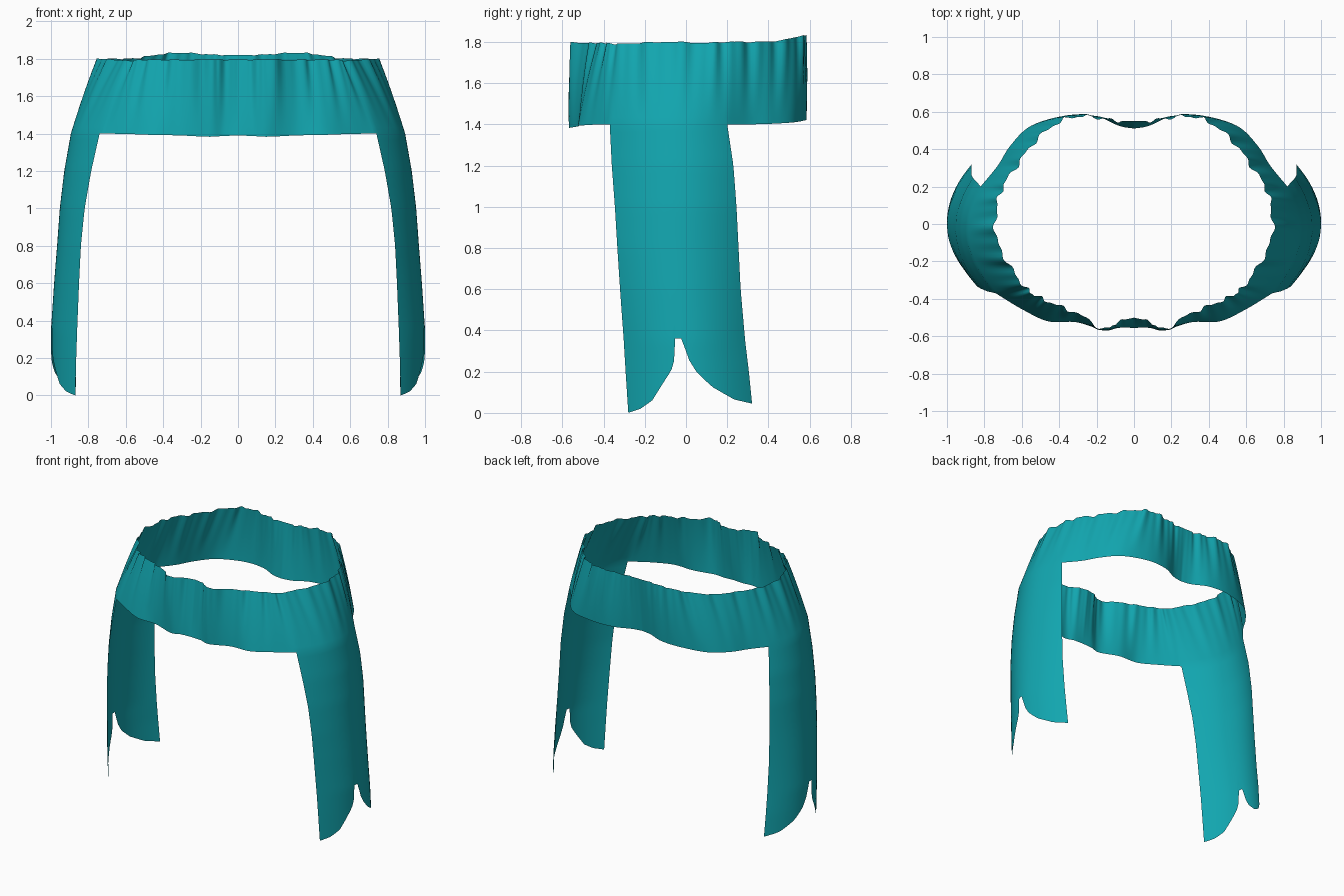
import bpy
import bmesh
import math
from mathutils import Vector

if "Cube" in bpy.data.objects:
    bpy.data.objects.remove(bpy.data.objects["Cube"])

STEPS = 10       # samples between outline points
BAND_ROWS = 12
PANEL_ROWS = 36


def smooth_path(pts):
    """Catmull-Rom curve through the points."""
    p = [Vector(q) for q in pts]
    p = [2 * p[0] - p[1]] + p + [2 * p[-1] - p[-2]]
    out = []
    for i in range(1, len(p) - 2):
        a, b, c, d = p[i - 1:i + 3]
        for s in range(STEPS):
            t = s / STEPS
            out.append(0.5 * (2 * b + (c - a) * t + (2 * a - 5 * b + 4 * c - d) * t * t
                              + (3 * b - a - 3 * c + d) * t ** 3))
    out.append(p[-2])
    return out


def interp(table, x):
    """Linear lookup in rows (x, value...), x ascending."""
    if x <= table[0][0]:
        return table[0][1:]
    for r, s in zip(table, table[1:]):
        if x <= s[0]:
            f = (x - r[0]) / (s[0] - r[0])
            return [m + (n - m) * f for m, n in zip(r[1:], s[1:])]
    return table[-1][1:]


# Hanging panel sections: z, front edge x, y, middle x, back edge x, y
SECTIONS = [(0, .87, -.28, 1.0, .865, .325), (.2, .865, -.293, 1.0, .87, .305),
            (.35, .86, -.302, 1.0, .87, .287), (.6, .85, -.32, .983, .87, .265),
            (.8, .84, -.333, .967, .865, .255), (1.0, .82, -.345, .952, .86, .245),
            (1.2, .785, -.36, .927, .845, .23), (1.4, .74, -.37, .89, .82, .2)]
# Panel hem with the central notch: y, z
HEM = [(-.28, 0), (-.22, .02), (-.16, .06), (-.1, .145), (-.06, .2), (-.04, .235),
       (-.025, .36), (.012, .36), (.032, .265), (.07, .195), (.14, .125), (.24, .065), (.325, .045)]


def panel_point(t, z):
    xf, yf, xm, xb, yb = interp(SECTIONS, z)
    bulge = xm - (xf + xb) / 2
    x = xf + (xb - xf) * t + bulge * (1 - (2 * t - 1) ** 2)
    return Vector((x, yf + (yb - yf) * t, z))


# Right half of the waistband, running from front centre round to back centre
top = smooth_path([
    (0, -.5, 1.795), (.08, -.52, 1.795), (.16, -.56, 1.797), (.3, -.48, 1.795), (.42, -.43, 1.795),
    (.52, -.385, 1.795), (.58, -.34, 1.79), (.66, -.23, 1.795), (.735, -.08, 1.8), (.735, .08, 1.795),
    (.7, .2, 1.8), (.62, .32, 1.8), (.53, .44, 1.805), (.41, .54, 1.825), (.3, .575, 1.832),
    (.18, .565, 1.825), (.08, .55, 1.82), (0, .55, 1.82)])
front = smooth_path([
    (0, -.555, 1.39), (.08, -.555, 1.387), (.16, -.567, 1.383), (.31, -.525, 1.39),
    (.46, -.52, 1.393), (.6, -.455, 1.398), (.74, -.37, 1.4)])
back = smooth_path([
    (.82, .2, 1.4), (.73, .31, 1.4), (.66, .42, 1.403), (.55, .525, 1.41), (.36, .58, 1.42),
    (.2, .575, 1.42), (.08, .525, 1.417), (0, .51, 1.417)])
n_side = 4 * STEPS
side = [panel_point(i / n_side, 1.4) for i in range(n_side + 1)]
bottom = front[:-1] + side + back[1:]
first = len(front) - 1

bm = bmesh.new()
cols = []
for i, (a, b) in enumerate(zip(top, bottom)):
    # Gathers at the upper edge fade out downwards and at the centre seams
    edge = min(1, i / 15, (len(top) - 1 - i) / 15)
    ripple = .008 * math.sin(i * .62) + .005 * math.sin(i * 1.13 + 1)
    out = Vector((a.x, a.y, 0)).normalized()
    col = []
    for j in range(BAND_ROWS + 1):
        f = j / BAND_ROWS
        p = a.lerp(b, f) + out * (ripple * edge * (1 - f) ** 1.5 + .025 * f * (1 - f) * edge)
        p.z += .25 * ripple * edge * (1 - f)
        col.append(bm.verts.new(p))
    # Columns at the side continue down into the panel
    if first <= i <= first + n_side:
        t = (i - first) / n_side
        hem = interp(HEM, -.28 + .605 * t)[0]
        for j in range(1, PANEL_ROWS + 1):
            z = 1.4 + (hem - 1.4) * j / PANEL_ROWS
            col.append(bm.verts.new(panel_point(t, z)))
    cols.append(col)

for c, d in zip(cols, cols[1:]):
    for j in range(min(len(c), len(d)) - 1):
        bm.faces.new((c[j], c[j + 1], d[j + 1], d[j]))
for f in bm.faces:
    f.smooth = True

mesh = bpy.data.meshes.new("cloth_waistband_with_side_panels")
bm.to_mesh(mesh)
bm.free()
cloth = bpy.data.objects.new("cloth_waistband_with_side_panels", mesh)
bpy.context.collection.objects.link(cloth)

# Left half
mirror = cloth.modifiers.new("mirror", 'MIRROR')
mirror.use_clip = True
mirror.merge_threshold = .001

mat = bpy.data.materials.new("teal_cloth")
mat.diffuse_color = (.006, .38, .43, 1)
mat.use_nodes = True
mat.node_tree.nodes["Principled BSDF"].inputs["Base Color"].default_value = mat.diffuse_color
mesh.materials.append(mat)
